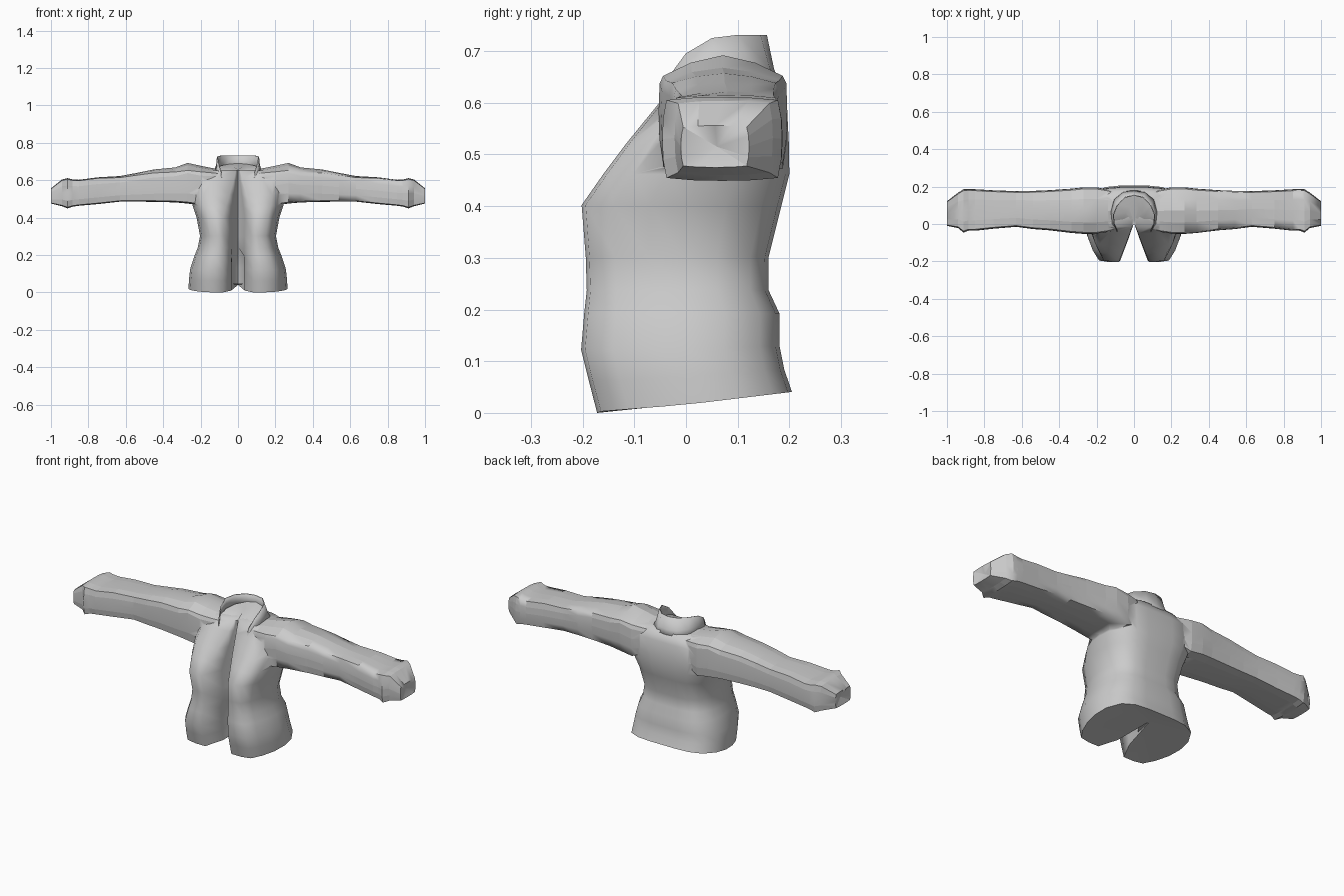
import bpy, bmesh, math

if "Cube" in bpy.data.objects:
    bpy.data.objects.remove(bpy.data.objects["Cube"])

cloth = bpy.data.materials.new("grey_cloth")
cloth.diffuse_color = (0.6, 0.6, 0.6, 1)
cloth.use_nodes = True
cloth.node_tree.nodes["Principled BSDF"].inputs["Base Color"].default_value = cloth.diffuse_color


def smooth(ob, angle):
    bpy.ops.object.select_all(action='DESELECT')
    ob.select_set(True)
    bpy.context.view_layer.objects.active = ob
    bpy.ops.object.shade_smooth_by_angle(angle=math.radians(angle))


def finish(bm, name, angle):
    bmesh.ops.recalc_face_normals(bm, faces=bm.faces)
    mesh = bpy.data.meshes.new(name)
    bm.to_mesh(mesh)
    bm.free()
    ob = bpy.data.objects.new(name, mesh)
    bpy.context.collection.objects.link(ob)
    mesh.materials.append(cloth)
    smooth(ob, angle)
    return ob


def loft(bm, rings, closed=True):
    rows = [[bm.verts.new(p) for p in r] for r in rings]
    n = len(rows[0])
    for a, b in zip(rows, rows[1:]):
        for i in range(n if closed else n - 1):
            j = (i + 1) % n
            bm.faces.new((a[i], a[j], b[j], b[i]))
    return rows


def fan(bm, ring, centre):
    c = bm.verts.new(centre)
    for i in range(len(ring)):
        bm.faces.new((ring[i], ring[(i + 1) % len(ring)], c))


def mirrored(half):
    # half runs from back centre to front centre
    return half + [(-x, y, z) for x, y, z in half[-2:0:-1]]


def both_sides(row):
    return [(-x, y, z) for x, y, z in row[:0:-1]] + row


# Torso: height, half width, back y, front y, front edge x
levels = [(0.0, .265, .205, -.172, .08), (.06, .262, .190, -.188, .08),
          (.12, .256, .181, -.203, .08), (.19, .234, .181, -.197, .075),
          (.235, .216, .160, -.192, .072), (.30, .203, .160, -.194, .075),
          (.40, .222, .185, -.202, .080), (.46, .242, .200, -.160, .064),
          (.52, .252, .199, -.115, .046), (.60, .250, .195, -.050, .022),
          (.650, .17, .172, -.015, .012)]
rings = []
for z, w, yb, yf, xe in levels:
    d = yb - yf
    low = z < .22
    half = [(0, yb), (.3 * w, yb), (.58 * w, yb - .02 * d), (.82 * w, yb - .10 * d),
            (.97 * w, yb - .28 * d), (w, yb - .47 * d), (.96 * w, yb - .66 * d),
            (.86 * w, yb - .84 * d), (.73 * w, yf + .02 * d), (.53 * w, yf),
            (xe, yf), (xe * .45, yf * .45),
            (.03 if low else .004, -.005), (0, .03 if low else 0)]
    hem = max(0, 1 - z / .16)
    rise = [hem * (.016 + .12 * max(0, y) + .08 * min(0, y)) for x, y in half]
    rise[-1] = rise[-2] = hem * .045
    rings.append(mirrored([(x, y, z + max(.002, r)) for (x, y), r in zip(half, rise)]))
for i, p in enumerate(rings[0]):
    # hem dips to the ground at the front panels
    rings[0][i] = (p[0], p[1], 0 if p[1] < -.17 else p[2])
bm = bmesh.new()
rows = loft(bm, rings)
# closed hem, and the yoke closed under the collar
fan(bm, rows[0], (0, .12, .04))
fan(bm, rows[-1], (0, .07, .655))
body = finish(bm, "jacket", 75)

# Sleeves: x, low z, high z, low y, high y, drop of the top corners
sleeve = [(.09, .52, .657, -.030, .170, .02), (.14, .49, .665, -.044, .185, .022),
          (.20, .465, .677, -.053, .196, .028), (.27, .475, .692, -.053, .196, .036),
          (.335, .481, .668, -.048, .189, .02), (.45, .484, .657, -.034, .181, .014),
          (.54, .485, .639, -.027, .177, .008), (.63, .485, .622, -.015, .176, .004),
          (.75, .472, .615, -.025, .180, 0), (.85, .463, .602, -.036, .186, 0),
          (.885, .458, .604, -.036, .187, 0), (.912, .449, .611, -.046, .186, 0),
          (.94, .460, .604, -.022, .168, 0), (1.0, .475, .556, -.010, .122, 0)]
# rounded box section for one quarter, turned around the four sides
section = [(1, 0), (.985, .5), (.93, .93), (.5, .985)]
section = [p for k in range(4) for p in
           [[(a, b), (-b, a), (-a, -b), (b, -a)][k] for a, b in section]]
for side in (1, -1):
    rings = []
    for x, z0, z1, y0, y1, drop in sleeve:
        rings.append([(side * x, (y0 + y1) / 2 + c * (y1 - y0) / 2,
                       (z0 + z1) / 2 + s * (z1 - z0) / 2 - drop * (s > .8) * abs(c) ** 1.5)
                      for c, s in section])
    bm = bmesh.new()
    rows = loft(bm, rings)
    fan(bm, rows[0], (side * .09, .08, .60))
    fan(bm, rows[-1], (side * .985, .06, .515))
    arm = finish(bm, "sleeve", 180)
    # join the sleeve seamlessly into the body
    mod = body.modifiers.new("sleeve_join", 'BOOLEAN')
    mod.operation = 'UNION'
    mod.solver = 'EXACT'
    mod.object = arm
    bpy.context.view_layer.objects.active = body
    bpy.ops.object.modifier_apply(modifier=mod.name)
    bpy.data.objects.remove(arm)
smooth(body, 85)

# Stand-up collar: base to top edge, from back centre to front tip
base = [(0, .178, .640), (.06, .172, .642), (.105, .135, .645), (.126, .07, .648),
        (.120, 0, .630), (.088, -.046, .570)]
mid = [(0, .168, .665), (.055, .160, .667), (.096, .12, .674), (.115, .06, .678),
       (.112, 0, .658), (.088, -.046, .595)]
top = [(0, .154, .731), (.05, .142, .731), (.09, .10, .731), (.110, .05, .725),
       (.106, 0, .695), (.090, -.040, .640)]
bm = bmesh.new()
loft(bm, [both_sides(r) for r in (base, mid, top)], False)
collar = finish(bm, "collar", 75)
mod = collar.modifiers.new("thickness", 'SOLIDIFY')
mod.thickness = .005
mod.offset = 0

# Neck lining: hugs the inside of the collar and slopes down to the opening
rim = [(0, .160, .690), (.05, .148, .685), (.09, .105, .678), (.110, .05, .668),
       (.106, 0, .645), (.088, -.046, .592)]
inner = [(0, .10, .676), (.025, .09, .673), (.045, .06, .666), (.052, .03, .655),
         (.050, 0, .635), (.035, -.040, .590)]
slit = [(0, .0, .655 - .012 * k) for k in range(6)]
bm = bmesh.new()
loft(bm, [both_sides(r) for r in (rim, inner, slit)], False)
bmesh.ops.remove_doubles(bm, verts=bm.verts, dist=.0005)
finish(bm, "neck_lining", 75)
